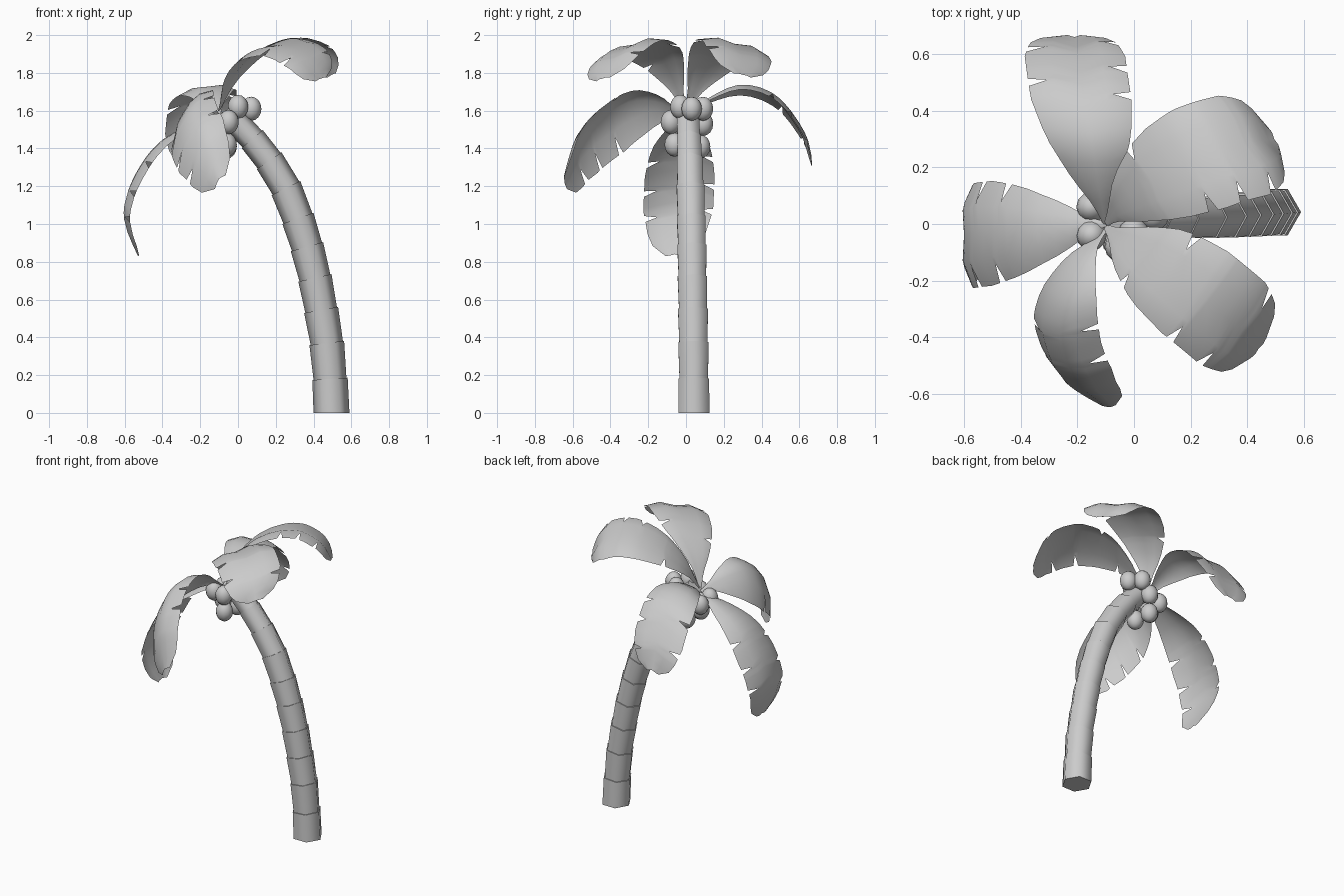
import bpy, math
from mathutils import Vector as V

if "Cube" in bpy.data.objects:
    bpy.data.objects.remove(bpy.data.objects["Cube"])


def make(name, verts, faces, angle=60):
    me = bpy.data.meshes.new(name)
    me.from_pydata([tuple(v) for v in verts], [], faces)
    me.update()
    ob = bpy.data.objects.new(name, me)
    bpy.context.collection.objects.link(ob)
    bpy.ops.object.select_all(action='DESELECT')
    ob.select_set(True)
    bpy.context.view_layer.objects.active = ob
    bpy.ops.object.shade_smooth_by_angle(angle=math.radians(angle))
    return ob


def spline(pts, t):
    """Catmull-Rom through pts, t in 0..1."""
    n = len(pts) - 1
    i = min(int(t * n), n - 1)
    f = t * n - i
    p1, p2 = pts[i], pts[i + 1]
    p0 = pts[i - 1] if i > 0 else 2 * p1 - p2
    p3 = pts[i + 2] if i + 2 <= n else 2 * p2 - p1
    return 0.5 * (2 * p1 + (p2 - p0) * f + (2 * p0 - 5 * p1 + 4 * p2 - p3) * f**2
                  + (3 * p1 - p0 - 3 * p2 + p3) * f**3)


def lerp_table(table, t):
    for (a, x), (b, y) in zip(table, table[1:]):
        if t <= b:
            return x + (y - x) * (t - a) / (b - a)
    return table[-1][1]


# Trunk: six-sided flared segments stacked along a curve
path = [(.495, 0), (.487, .18), (.47, .37), (.44, .545), (.407, .715), (.365, .88),
        (.317, 1.03), (.254, 1.19), (.165, 1.335), (.075, 1.45), (-.01, 1.54), (-.07, 1.59)]
N = len(path) - 1
SIDES = 6
verts, faces = [], []


def trunk_ring(i, scale):
    x, z = path[i]
    a, b = path[max(i - 1, 0)], path[min(i + 1, N)]
    tang = V((b[0] - a[0], 0, b[1] - a[1])).normalized() if i else V((0, 0, 1))
    side = V((tang.z, 0, -tang.x))
    r = scale * lerp_table([(0, .095), (.6, .087), (1, .062)], i / N)
    c = V((x, .042 - .036 * (i / N) ** 1.5, z))
    for k in range(SIDES):
        ang = math.tau * k / SIDES
        verts.append(c + side * r * math.cos(ang) + V((0, r * math.sin(ang), 0)))


for i in range(N):
    trunk_ring(i, .93 if i else 1)
    trunk_ring(i + 1, 1)
for j in range(2 * N - 1):
    for k in range(SIDES):
        m = (k + 1) % SIDES
        faces.append((j * SIDES + k, j * SIDES + m, (j + 1) * SIDES + m, (j + 1) * SIDES + k))
faces.append(tuple(reversed(range(SIDES))))
faces.append(tuple(range(len(verts) - SIDES, len(verts))))
make("trunk", verts, faces, 65)

# Leaves: midrib curve with an arched blade on both sides and V notches in the edges
WIDTH = [(0, .05), (.1, .16), (.25, .52), (.4, .85), (.55, 1), (.75, 1), (.88, .82), (.96, .58), (1, .25)]


def leaf(name, rib, left, right, cuts_l, cuts_r):
    rib = [V(p) for p in rib]
    left, right = V(left), V(right)
    rows = {round(i / 16, 3) for i in range(17)}
    cuts = cuts_l + cuts_r
    rows = {t for t in rows if all(abs(t - c) > .03 for c in cuts)}
    for c in cuts:
        rows |= {c - .02, c, c + .012}
    rows = sorted(rows)
    vs, fs = [], []
    for t in rows:
        p = spline(rib, t)
        tang = (spline(rib, min(t + .01, 1)) - spline(rib, max(t - .01, 0))).normalized()
        w = lerp_table(WIDTH, t)
        for u in (-1, -.5, 0, .5, 1):
            side, cut = (left, cuts_l) if u < 0 else (right, cuts_r)
            a = abs(u)
            if a == 1 and t in cut:
                a = .64
            up = tang.cross(left - right).normalized()
            vs.append(p + side * w * a + up * w * .08 * (a - a * a))
    for r in range(len(rows) - 1):
        for k in range(4):
            i = r * 5 + k
            fs.append((i, i + 5, i + 6, i + 1))
    make(name, vs, fs)


leaf("leaf_back",
     [(-.1, 0, 1.57), (-.125, .13, 1.67), (-.15, .29, 1.73), (-.18, .46, 1.67), (-.2, .6, 1.49), (-.21, .66, 1.32)],
     (-.19, .02, -.06), (.165, .02, -.02), [.63, .8], [.57, .69, .85])
leaf("leaf_right_back",
     [(-.1, 0, 1.6), (-.04, .08, 1.77), (.09, .17, 1.9), (.27, .25, 1.955), (.42, .29, 1.9), (.495, .3, 1.79)],
     (-.09, .17, -.06), (.09, -.18, .025), [.35], [.52, .64, .78])
leaf("leaf_right_front",
     [(-.1, -.01, 1.6), (-.03, -.07, 1.77), (.09, -.15, 1.9), (.25, -.27, 1.95), (.38, -.38, 1.88), (.44, -.44, 1.77)],
     (.11, .15, .025), (-.12, -.14, -.06), [.45, .8], [.33, .6, .75])
leaf("leaf_front",
     [(-.1, -.02, 1.57), (-.19, -.13, 1.64), (-.25, -.28, 1.65), (-.26, -.42, 1.58), (-.2, -.56, 1.45), (-.1, -.645, 1.24)],
     (.14, .02, .07), (-.09, .06, -.22), [.55, .7], [.58, .72, .84])
leaf("leaf_left",
     [(-.1, 0, 1.57), (-.24, -.01, 1.53), (-.42, -.02, 1.43), (-.55, -.03, 1.25), (-.6, -.04, 1.06), (-.53, -.06, .84)],
     (.03, -.19, -.04), (.03, .18, -.04), [.5, .66, .8], [.47, .62, .76])

# Coconuts: slightly tall balls clustered under the crown
for n, loc in enumerate([(0, -.03, 1.62), (.07, .03, 1.61), (.01, .09, 1.61), (-.05, -.08, 1.54),
                         (-.05, .09, 1.53), (-.06, -.06, 1.42), (-.06, .075, 1.41), (-.12, .01, 1.46),
                         (-.15, .06, 1.52), (-.15, -.04, 1.53)]):
    bpy.ops.mesh.primitive_uv_sphere_add(segments=12, ring_count=8, radius=.054, location=loc)
    ob = bpy.context.object
    ob.name = f"coconut_{n + 1}"
    ob.scale = (1, 1, 1.18)
    bpy.ops.object.shade_smooth()
